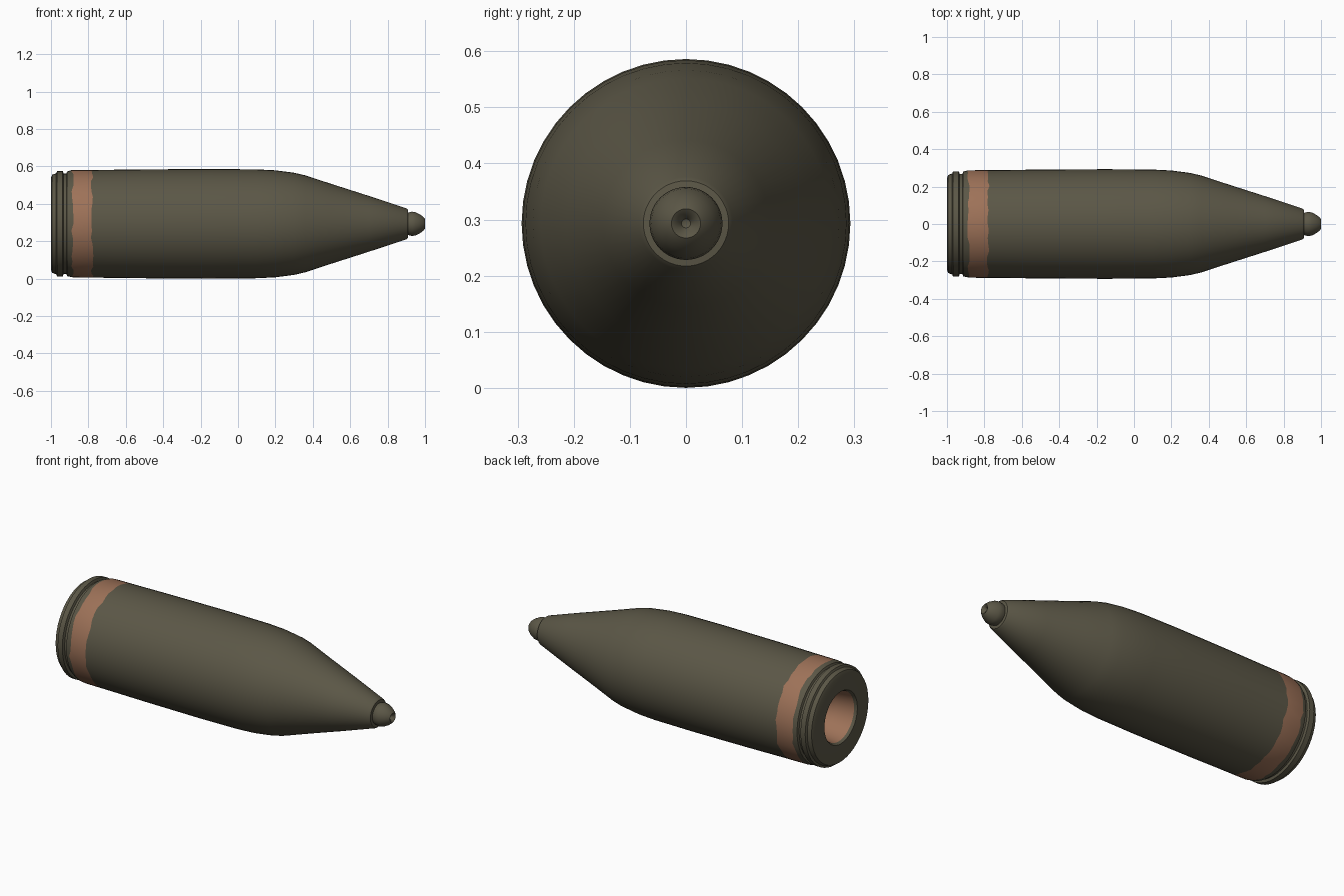
import bpy, bmesh, math, random

if "Cube" in bpy.data.objects:
    bpy.data.objects.remove(bpy.data.objects["Cube"])

random.seed(4)
SIDES = 48
AXIS_Z = 0.293


def material(name, rgb):
    m = bpy.data.materials.new(name)
    m.diffuse_color = (*rgb, 1.0)
    m.use_nodes = True
    m.node_tree.nodes["Principled BSDF"].inputs["Base Color"].default_value = m.diffuse_color
    return m


olive = material("olive drab", (0.105, 0.095, 0.062))
copper = material("dull copper", (0.34, 0.168, 0.098))


def lathe(name, profile, mats, band=None, jitter=0.0):
    """Revolve (x, radius) points around the shell's long axis."""
    bm = bmesh.new()
    rings = []
    for x, r in profile:
        if r == 0:
            rings.append([bm.verts.new((x, 0, AXIS_Z))] * SIDES)
            continue
        ring = []
        for i in range(SIDES):
            a = 2 * math.pi * i / SIDES
            wob = random.uniform(-jitter, jitter) if band and x in band else 0
            ring.append(bm.verts.new((x + wob, r * math.cos(a), AXIS_Z + r * math.sin(a))))
        rings.append(ring)
    for k in range(len(rings) - 1):
        in_band = band and profile[k][0] >= band[0] and profile[k + 1][0] <= band[1]
        for i in range(SIDES):
            j = (i + 1) % SIDES
            quad = [rings[k][i], rings[k][j], rings[k + 1][j], rings[k + 1][i]]
            f = bm.faces.new(list(dict.fromkeys(quad)))
            f.material_index = 1 if in_band else 0
    bmesh.ops.recalc_face_normals(bm, faces=bm.faces)
    # normals must point outwards: check a face on the cylindrical wall
    wall = max(bm.faces, key=lambda f: f.calc_center_median().z)
    if wall.normal.z < 0:
        bmesh.ops.reverse_faces(bm, faces=bm.faces)
    me = bpy.data.meshes.new(name)
    bm.to_mesh(me)
    bm.free()
    for m in mats:
        me.materials.append(m)
    ob = bpy.data.objects.new(name, me)
    bpy.context.collection.objects.link(ob)
    bpy.ops.object.select_all(action='DESELECT')
    ob.select_set(True)
    bpy.context.view_layer.objects.active = ob
    bpy.ops.object.shade_smooth_by_angle(angle=math.radians(32))
    return ob


# shell body: base cavity, rim grooves, copper driving band, wall, tapered nose
body = [
    (-0.80, 0), (-0.805, 0.06), (-0.83, 0.105), (-0.88, 0.13), (-0.985, 0.143),
    (-1.0, 0.152), (-1.0, 0.245), (-0.994, 0.262), (-0.972, 0.270),
    (-0.967, 0.282), (-0.937, 0.282), (-0.932, 0.268), (-0.918, 0.268),
    (-0.913, 0.280), (-0.885, 0.287), (-0.78, 0.288), (-0.75, 0.288),
    (-0.5, 0.291), (-0.15, 0.293), (0.10, 0.291), (0.20, 0.286),
    (0.30, 0.273), (0.36, 0.259), (0.50, 0.213), (0.70, 0.149),
    (0.90, 0.083), (0.908, 0.076), (0.910, 0.060)]
lathe("shell_body", body, [olive, copper], band=(-0.885, -0.78), jitter=0.007)

# nose tip: small rounded plug with a dimple at its end
tip = [(0.910, 0.060), (0.93, 0.065), (0.950, 0.062), (0.975, 0.049),
       (0.993, 0.035), (1.0, 0.026), (0.994, 0.017), (0.978, 0.008), (0.975, 0)]
lathe("nose_tip", tip, [olive])
